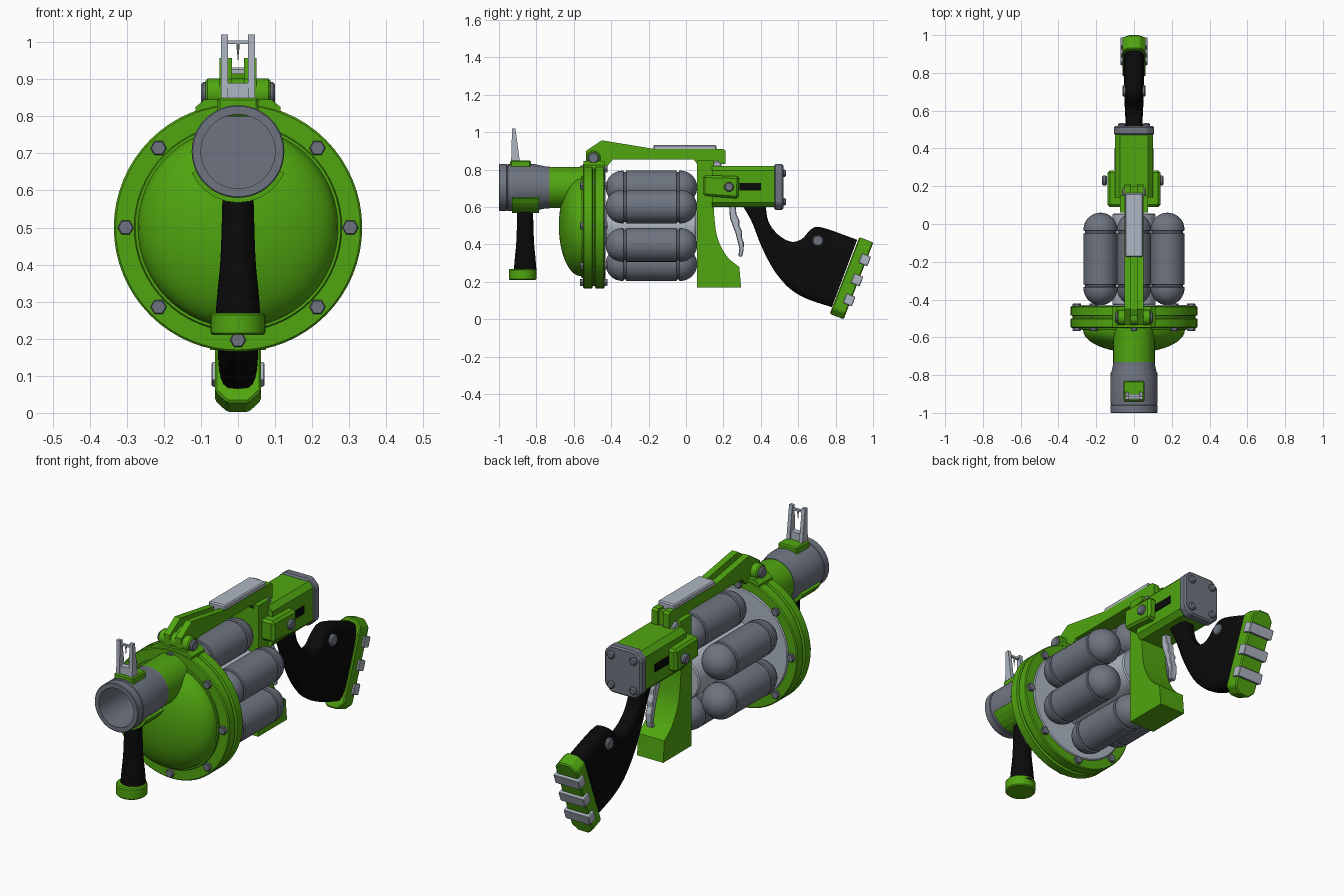
import bpy, bmesh, math
from mathutils import Vector

if "Cube" in bpy.data.objects:
    bpy.data.objects.remove(bpy.data.objects["Cube"])

X, Y, Z = Vector((1, 0, 0)), Vector((0, 1, 0)), Vector((0, 0, 1))


def material(name, rgb):
    m = bpy.data.materials.new(name)
    m.diffuse_color = (*rgb, 1)
    m.use_nodes = True
    m.node_tree.nodes["Principled BSDF"].inputs["Base Color"].default_value = m.diffuse_color
    return m


GREEN = material("green", (0.08, 0.38, 0.005))
GREY = material("steel_grey", (0.155, 0.175, 0.215))
LIGHT = material("light_grey", (0.42, 0.47, 0.54))
BLACK = material("black", (0.003, 0.003, 0.003))


def finish(name, bm, mat, smooth=None):
    bmesh.ops.remove_doubles(bm, verts=bm.verts, dist=1e-5)
    bmesh.ops.recalc_face_normals(bm, faces=bm.faces)
    me = bpy.data.meshes.new(name)
    bm.to_mesh(me)
    bm.free()
    me.materials.append(mat)
    if smooth:
        me.shade_smooth()
        me.set_sharp_from_angle(angle=math.radians(smooth))
    ob = bpy.data.objects.new(name, me)
    bpy.context.collection.objects.link(ob)
    return ob


def prism(name, pts, t0, t1, mat, bevel=0, o=Vector(), a=Y, b=Z, n=X):
    """Outline in the a/b plane, extruded from t0 to t1 along n."""
    bm = bmesh.new()
    lo, hi = ([bm.verts.new(o + a * p + b * q + n * t) for p, q in pts] for t in (t0, t1))
    bm.faces.new(lo)
    bm.faces.new(hi)
    for i in range(len(pts)):
        j = (i + 1) % len(pts)
        bm.faces.new((lo[i], lo[j], hi[j], hi[i]))
    ob = finish(name, bm, mat)
    if bevel:
        m = ob.modifiers.new("bevel", "BEVEL")
        m.width, m.segments = bevel, 1
        m.limit_method, m.angle_limit = "ANGLE", math.radians(40)
    return ob


def box(name, x, y, z, mat, bevel=0):
    pts = [(y[0], z[0]), (y[1], z[0]), (y[1], z[1]), (y[0], z[1])]
    return prism(name, pts, x[0], x[1], mat, bevel)


def chamfered(w, h, c, cz=0):
    return [(w, cz + h - c), (w - c, cz + h), (c - w, cz + h), (-w, cz + h - c),
            (-w, cz + c - h), (c - w, cz - h), (w - c, cz - h), (w, cz + c - h)]


def lathe(name, prof, centre, axis, mat, seg=48, smooth=35):
    """Turn (position, radius) pairs round an axis through centre."""
    a, b = {"X": (Y, Z), "Y": (X, Z), "Z": (X, Y)}[axis]
    n = {"X": X, "Y": Y, "Z": Z}[axis]
    c = Vector(centre)
    bm = bmesh.new()
    rings = []
    for t, r in prof:
        if r == 0:
            rings.append([bm.verts.new(c + n * t)] * seg)
        else:
            rings.append([bm.verts.new(c + n * t + (a * math.cos(k) + b * math.sin(k)) * r)
                          for k in (2 * math.pi * i / seg for i in range(seg))])
    for r0, r1 in zip(rings, rings[1:]):
        for i in range(seg):
            j = (i + 1) % seg
            vs = list(dict.fromkeys((r0[i], r0[j], r1[j], r1[i])))
            if len(vs) > 2:
                bm.faces.new(vs)
    return finish(name, bm, mat, smooth)


def disc(t0, t1, r, c=0.006):
    return [(t0, 0), (t0, r - c), (t0 + c, r), (t1 - c, r), (t1, r - c), (t1, 0)]


def spline(pts, sub):
    out = []
    for i in range(len(pts) - 1):
        p = [Vector(pts[min(max(k, 0), len(pts) - 1)]) for k in range(i - 1, i + 3)]
        for s in range(sub):
            t = s / sub
            out.append(0.5 * (2 * p[1] + (p[2] - p[0]) * t
                              + (2 * p[0] - 5 * p[1] + 4 * p[2] - p[3]) * t * t
                              + (3 * p[1] - p[0] - 3 * p[2] + p[3]) * t ** 3))
    return out + [Vector(pts[-1])]


# Drum face: grooved flange, dome, back lining and rim bolts
lathe("flange", [(-.55, 0), (-.55, .33), (-.545, .335), (-.502, .335), (-.498, .322), (-.488, .322),
                 (-.484, .335), (-.44, .335), (-.435, .33), (-.435, 0)], (0, 0, .5), "Y", GREEN, 64)
dome = [(-.56 - .12 * math.sin(k), .27 * math.cos(k)) for k in (math.pi / 20 * i for i in range(10))]
lathe("dome", [(-.54, .28), (-.556, .28), (-.56, .277)] + dome + [(-.68, 0)], (0, 0, .5), "Y", GREEN, 64)
lathe("drum_lining", disc(-.44, -.43, .285), (0, 0, .5), "Y", LIGHT)
lathe("drum_core", disc(-.43, .055, .115), (0, 0, .5), "Y", LIGHT, 32)
for i in range(8):
    k = math.pi / 4 * i
    c = (.303 * math.cos(k), 0, .5 + .303 * math.sin(k))
    lathe("rim_bolt", disc(-.567, -.42, .022, .003), c, "Y", GREY, 6, None)

# Six canisters around the core
half = [(.06 - .09 * (1 - math.cos(k)), .09 * math.sin(k)) for k in (math.pi / 16 * i for i in range(9))]
half += [(-.035, .09), (-.038, .083), (-.048, .083), (-.051, .09)]
canister = half + [(-.37 - t, r) for t, r in reversed(half)]
for i in range(6):
    k = math.pi / 3 * i + math.pi / 6
    lathe("canister", canister, (.205 * math.cos(k), 0, .5 + .205 * math.sin(k)), "Y", GREY, 32)

# Barrel
lathe("barrel_sleeve", [(-.74, 0), (-.74, .11), (-.54, .11), (-.54, 0)], (0, 0, .705), "Y", GREEN)
lathe("muzzle", [(-.75, 0), (-.75, .1), (-1, .1), (-1, .122), (-.997, .125), (-.96, .125), (-.958, .122),
                 (-.954, .122), (-.952, .125), (-.81, .125), (-.75, .112), (-.73, .112), (-.73, 0)],
      (0, 0, .705), "Y", GREY)

# Front sight
box("sight_base", (-.055, .055), (-.94, -.83), (.80, .85), GREEN, .006)
for s in (-1, 1):
    prism("sight_post", [(-.935, .84), (-.888, .84), (-.912, 1.02), (-.93, 1.02)],
          s * .027, s * .046, LIGHT)
box("sight_crossbar", (-.03, .03), (-.926, -.914), (.995, 1.005), LIGHT)
box("sight_lower_bar", (-.03, .03), (-.93, -.9), (.85, .89), LIGHT)
lathe("sight_needle", [(.945, 0), (.998, .005), (.998, 0)], (0, -.92, 0), "Z", LIGHT, 8)

# Foregrip with saddle and foot
arc = [math.radians(205 + 13 * i) for i in range(11)]
saddle = [(.138 * math.cos(k), .705 + .138 * math.sin(k)) for k in arc]
saddle += [(.118 * math.cos(k), .705 + .118 * math.sin(k)) for k in reversed(arc)]
prism("foregrip_saddle", saddle, -.93, -.785, GREEN, a=X, n=Y)
lathe("foregrip", [(.25, 0), (.25, .062)] + [(z, r) for z, r in spline(
    [(.27, .06), (.33, .055), (.42, .047), (.58, .042)], 4)] + [(.58, 0)], (0, -.86, 0), "Z", BLACK, 32)
lathe("foregrip_foot", disc(.21, .27, .074), (0, -.873, 0), "Z", GREEN, 32)

# Top rail with a central channel, plate and hinge
ridge = [(-.535, .83), (-.535, .90), (-.45, .957), (-.165, .91), (.2, .91), (.212, .90), (.212, .83),
         (.06, .83), (.04, .855), (-.39, .855), (-.42, .82)]
for s in (-1, 1):
    prism("rail_side", ridge, s * .016, s * .05, GREEN)
prism("rail_centre", [(-.53, .83), (-.53, .88), (-.45, .915), (-.165, .885), (.2, .9), (.2, .83),
                      (.06, .83), (.04, .855), (-.42, .855)], -.017, .017, GREEN)
box("rail_plate", (-.048, .048), (-.175, .163), (.88, .932), LIGHT, .006)
prism("hinge_base", [(-.115, .79), (.115, .79), (.115, .825), (.09, .845), (-.09, .845), (-.115, .825)],
      -.548, -.437, GREEN, a=X, n=Y)
lathe("hinge_barrel", disc(-.088, .088, .04), (0, -.495, .862), "X", GREEN, 24)
lathe("hinge_pin", disc(-.1, .1, .03), (0, -.495, .862), "X", GREY, 16)

# Rear bracket
curve = [tuple(p) for p in spline([(.15, .62), (.152, .54), (.17, .43), (.22, .335), (.285, .28)], 4)]
prism("rear_bracket", [(.06, .17), (.06, .85), (.15, .85)] + curve + [(.295, .17)], -.075, .075, GREEN)

# Receiver, end cap and side housings
prism("receiver", chamfered(.1, .11, .025, .71), .14, .475, GREEN, a=X, n=Y)
prism("end_cap", chamfered(.106, .122, .035, .707), .47, .52, GREY, .008, a=X, n=Y)
lathe("latch_pin", disc(-.062, .062, .025), (0, .165, .822), "X", LIGHT, 16)
for s in (-1, 1):
    prism("side_housing", [(.09, .66), (.28, .645), (.285, .765), (.09, .77)],
          s * .06, s * .14, GREEN, .012)
    lathe("housing_bolt", disc(s * .15 - .02, s * .15 + .006, .026), (0, .23, .708), "X", GREY, 16)
    box("side_slot", (s * .097, s * .103), (.285, .4), (.688, .73), BLACK)
    for z in (.628, .782):
        lathe("cap_bolt", disc(.51, .534, .02), (s * .065, 0, z), "Y", GREY, 12)

# Trigger with finger waves
prism("trigger", [(.23, .61), (.265, .61), (.27, .56), (.285, .53), (.285, .50), (.3, .47), (.298, .44),
                  (.31, .41), (.308, .37), (.3, .335), (.28, .335), (.285, .38), (.265, .46), (.235, .54)],
      -.018, .018, LIGHT, .004)

# Rear grip: rounded sections between an upper and a lower edge (y, z, y, z, half width)
pairs = [(.425, .62, .295, .62, .04), (.44, .525, .35, .525, .04), (.49, .455, .395, .41, .04),
         (.56, .415, .44, .315, .042), (.62, .43, .49, .235, .045), (.67, .482, .56, .16, .048),
         (.73, .49, .65, .108, .052), (.915, .425, .78, .065, .055)]
bm = bmesh.new()
rings = []
for y0, z0, y1, z1, w in spline(pairs, 5):
    top, low = Vector((0, y0, z0)), Vector((0, y1, z1))
    ring = []
    for i in range(24):
        c, s = math.cos(math.pi * i / 12), math.sin(math.pi * i / 12)
        p, q = (math.copysign(abs(v) ** .5, v) for v in (c, s))
        ring.append(bm.verts.new((top + low) / 2 + (top - low) / 2 * q + X * w * p))
    rings.append(ring)
for r0, r1 in zip(rings, rings[1:]):
    for i in range(24):
        bm.faces.new((r0[i], r0[i - 1], r1[i - 1], r1[i]))
bm.faces.new(rings[0])
bm.faces.new(rings[-1])
finish("rear_grip", bm, BLACK, 50)
lathe("grip_bolt", disc(-.062, .062, .03), (0, .705, .42), "X", GREY, 16)

# Butt plate with three ribs
u, v = Vector((0, .36, .933)), Vector((0, .933, -.36))
frame = dict(o=Vector((0, .885, .22)), a=X, b=u, n=v)
prism("butt_plate", chamfered(.062, .22, .033), -.04, .04, GREEN, .006, **frame)
for c in (-.113, .002, .117):
    prism("butt_rib", chamfered(.072, .027, .004, c), .005, .056, LIGHT, .008, **frame)
